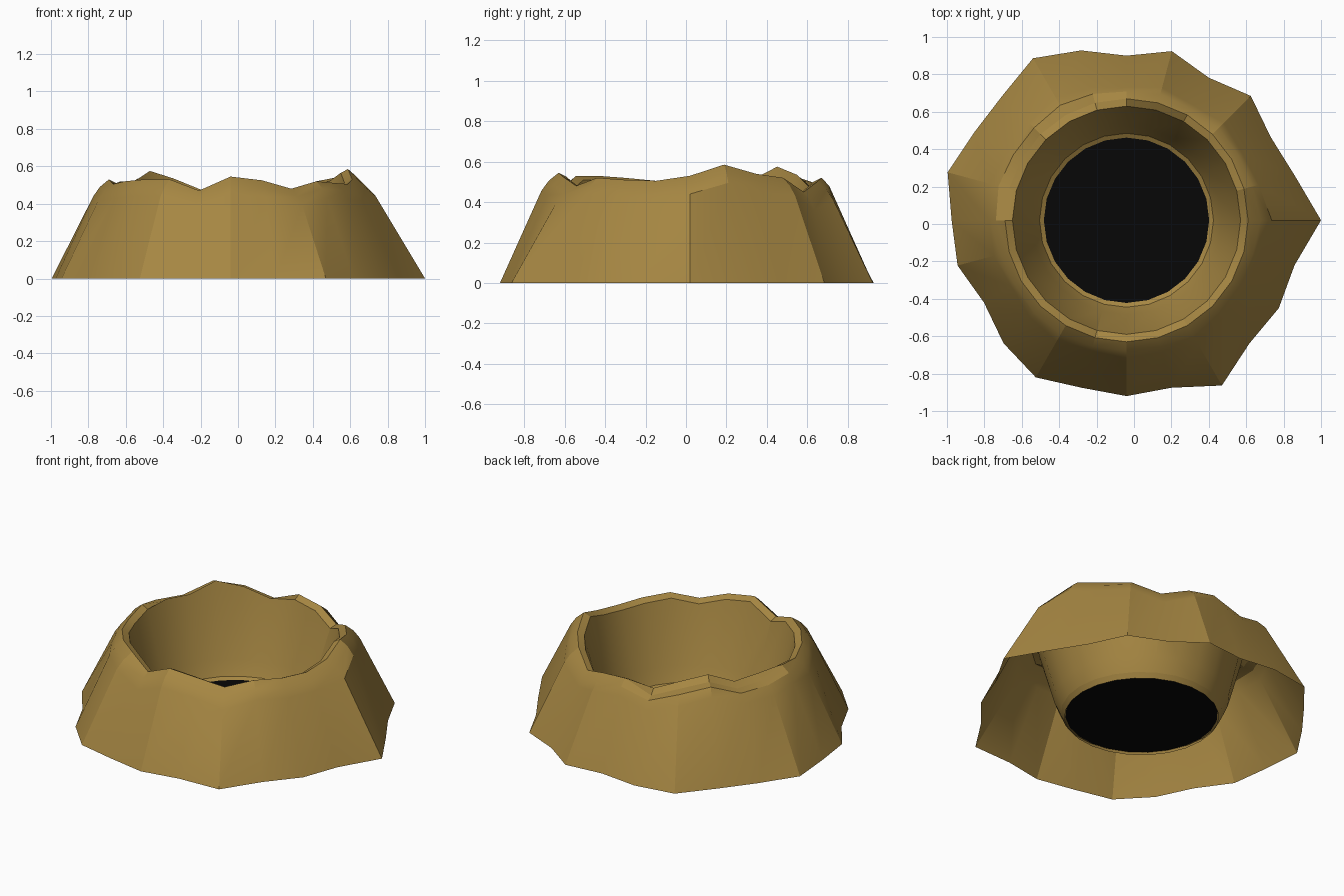
import bpy, bmesh
from math import cos, sin, tau

if "Cube" in bpy.data.objects:
    bpy.data.objects.remove(bpy.data.objects["Cube"])

N = 24                      # radial segments
CX, CY = -0.04, 0.02        # crater axis

# base radius and rim height for each 15 degree step
BASE = [1.04, .93, .89, .94, .88, .936, .88, .94, 1.0, .94, .94, .99,
        .935, .935, .88, .93, .97, .927, .94, .927, 1.02, .93, .94, .93]
RIM = [.53, .585, .54, .52, .45, .50, .52, .475, .535, .575, .51, .52,
       .53, .505, .52, .53, .53, .47, .545, .525, .48, .52, .51, .505]
SHARP = range(7, 12)        # steps where the inner edge is the crest


def material(name, color):
    m = bpy.data.materials.new(name)
    m.diffuse_color = (*color, 1)
    m.use_nodes = True
    m.node_tree.nodes["Principled BSDF"].inputs["Base Color"].default_value = m.diffuse_color
    return m


def ring(bm, radius, height):
    return [bm.verts.new((CX + radius(i) * cos(tau * i / N),
                          CY + radius(i) * sin(tau * i / N), height(i)))
            for i in range(N)]


def finish(bm, name, mat, angle):
    mesh = bpy.data.meshes.new(name)
    bm.to_mesh(mesh)
    bm.free()
    ob = bpy.data.objects.new(name, mesh)
    bpy.context.collection.objects.link(ob)
    mesh.materials.append(mat)
    bpy.ops.object.select_all(action='DESELECT')
    ob.select_set(True)
    bpy.context.view_layer.objects.active = ob
    bpy.ops.object.shade_smooth_by_angle(angle=angle)
    return ob


# crater wall: outer slope, rounded shoulder, ragged rim, inner bowl
bm = bmesh.new()
rings = [
    ring(bm, lambda i: BASE[i], lambda i: 0),
    ring(bm, lambda i: .35 + .41 * BASE[i], lambda i: RIM[i] - .09),
    ring(bm, lambda i: .53 + .18 * BASE[i], lambda i: RIM[i] - .04),
    ring(bm, lambda i: .65, lambda i: RIM[i] - (.03 if i in SHARP else 0)),
    ring(bm, lambda i: .61, lambda i: RIM[i] - (0 if i in SHARP else .02)),
    ring(bm, lambda i: .505, lambda i: .12),
    ring(bm, lambda i: .465, lambda i: .03),
    ring(bm, lambda i: .44, lambda i: .015),
]
for a, b in zip(rings, rings[1:]):
    for i in range(N):
        j = (i + 1) % N
        bm.faces.new((a[i], a[j], b[j], b[i]))
finish(bm, "crater_wall", material("earth", (.38, .24, .055)), .36)

# dark floor of the pit
bm = bmesh.new()
bm.faces.new(ring(bm, lambda i: .442, lambda i: .017))
finish(bm, "pit_floor", material("black", (.002, .002, .002)), .3)

# lower lip under the floor, reaching the ground
bm = bmesh.new()
top = ring(bm, lambda i: .465, lambda i: .03)
low = ring(bm, lambda i: .445, lambda i: 0)
for i in range(N):
    j = (i + 1) % N
    bm.faces.new((low[i], low[j], top[j], top[i]))
finish(bm, "pit_lip", bpy.data.materials["earth"], .36)
